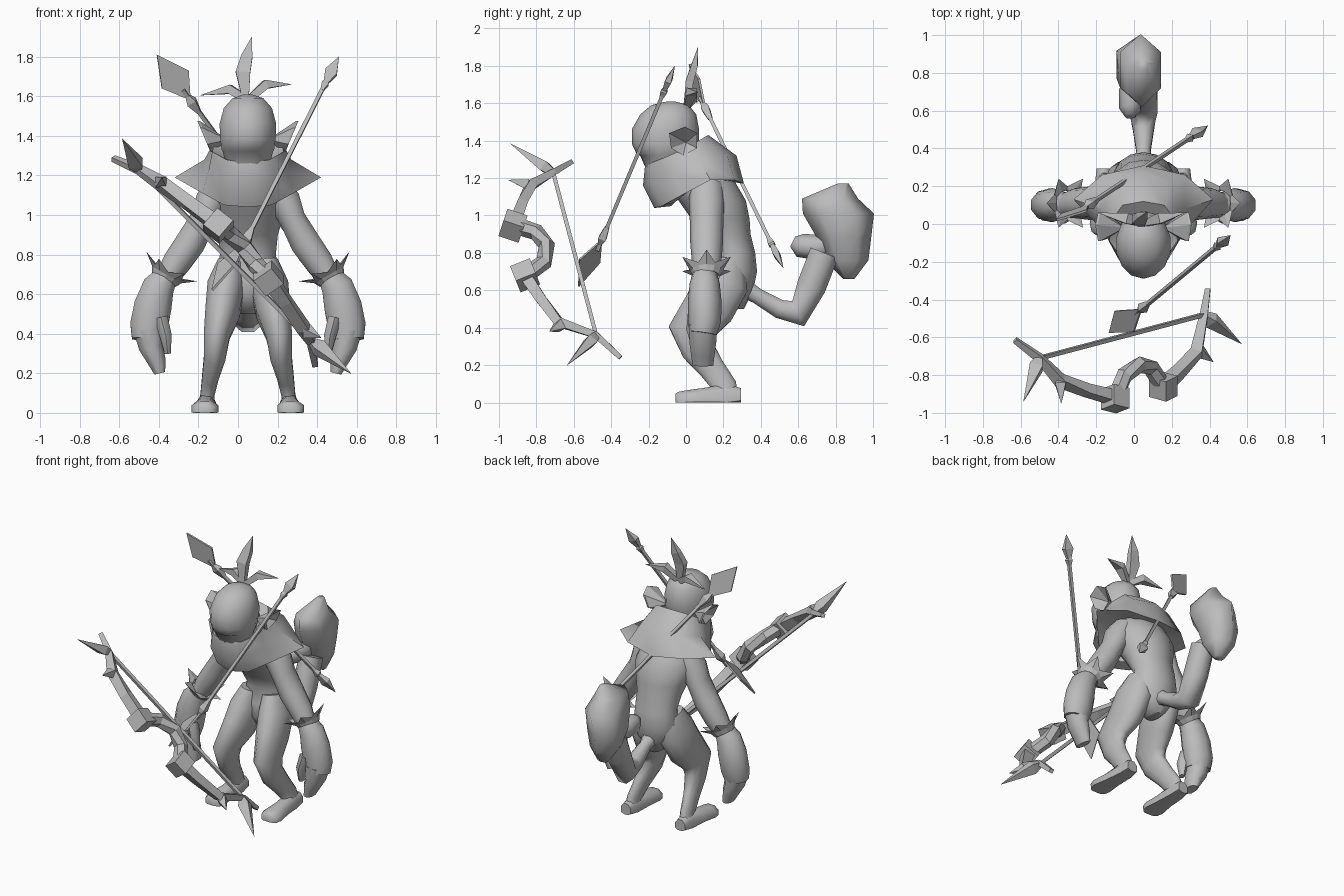
import bpy, bmesh, math
from mathutils import Vector as V

CX = 0.05  # body mirror plane
grey = bpy.data.materials.new("plain_grey")
grey.diffuse_color = (0.5, 0.5, 0.5, 1)


def finish(name, bm, smooth=50):
    bmesh.ops.remove_doubles(bm, verts=bm.verts, dist=0.0005)
    bmesh.ops.recalc_face_normals(bm, faces=bm.faces)
    me = bpy.data.meshes.new(name)
    bm.to_mesh(me)
    bm.free()
    me.materials.append(grey)
    ob = bpy.data.objects.new(name, me)
    bpy.context.collection.objects.link(ob)
    if smooth:
        bpy.ops.object.select_all(action='DESELECT')
        ob.select_set(True)
        bpy.context.view_layer.objects.active = ob
        bpy.ops.object.shade_smooth_by_angle(angle=math.radians(smooth))
    return ob


def skin(bm, loops):
    n = len(loops[0])
    for a, b in zip(loops, loops[1:]):
        for i in range(n):
            j = (i + 1) % n
            bm.faces.new((a[i], a[j], b[j], b[i]))


def tube(name, rings, n=10, flat=False, smooth=60):
    """Loft ellipses (x, y, z, ru, rv) along a path, or as level slices; nothing dips below the ground."""
    bm = bmesh.new()
    pts = [V(r[:3]) for r in rings]
    main = (pts[-1] - pts[0]).normalized()
    ref = V((0, 1, 0)) if abs(main.x) > 0.8 else V((1, 0, 0))
    loops = []
    for i, r in enumerate(rings):
        u, v = V((1, 0, 0)), V((0, 1, 0))
        if not flat:
            a, b = pts[max(i - 1, 0)], pts[min(i + 1, len(pts) - 1)]
            t = (b - a).normalized()
            if 0 < i < len(pts) - 1:
                t = ((pts[i] - a).normalized() + (b - pts[i]).normalized()).normalized()
            u = (ref - t * ref.dot(t)).normalized()
            v = t.cross(u)
        loop = []
        for k in range(n):
            ang = math.pi / n + k * math.tau / n
            p = pts[i] + u * r[3] * math.cos(ang) + v * r[4] * math.sin(ang)
            p.z = max(p.z, 0)
            loop.append(bm.verts.new(p))
        loops.append(loop)
    skin(bm, loops)
    bm.faces.new(loops[0])
    bm.faces.new(loops[-1])
    return finish(name, bm, smooth)


def side(s, rings):
    return [(CX + s * r[0],) + tuple(r[1:]) for r in rings]


def rod(name, a, b, r, n=4):
    return tube(name, [(*a, r, r), (*b, r, r)], n, smooth=0)


def spike(name, a, b, w, h=0.02, f=0.3):
    m = V(a).lerp(V(b), f)
    return tube(name, [(*a, w * .4, h * .6), (*m, w, h), (*b, .001, .001)], 4, smooth=0)


def plate(name, pts, t=0.006):
    bm = bmesh.new()
    p = [V(q) for q in pts]
    nrm = (p[1] - p[0]).cross(p[2] - p[0]).normalized() * t
    loops = [[bm.verts.new(q + nrm * k) for q in p] for k in (-1, 1)]
    skin(bm, loops)
    for l in loops:
        bm.faces.new(l)
    return finish(name, bm, 0)


# Torso and head as level slices; the jaw is set back under the face
tube("torso", [(CX, .25, .50, .04, .06), (CX, .24, .60, .14, .12), (CX, .25, .70, .16, .13),
               (CX, .26, .80, .145, .11), (CX, .215, .90, .155, .13), (CX, .185, .98, .18, .155),
               (CX, .14, 1.08, .21, .18), (CX, .06, 1.2, .19, .19), (CX, -.02, 1.32, .12, .13)], 14, flat=True)
tube("head", [(CX, -.11, 1.24, .11, .10), (CX, -.11, 1.32, .13, .135), (CX, -.11, 1.33, .136, .155),
              (CX, -.11, 1.38, .143, .178), (CX, -.11, 1.46, .147, .18), (CX, -.095, 1.54, .125, .15),
              (CX, -.085, 1.59, .08, .1), (CX, -.08, 1.61, .02, .02)], 14, flat=True)

# Hooded cape with pointed shoulders: half outlines, mirrored
half = [
    [(0, -.12, 1.25), (.07, -.12, 1.26), (.11, -.07, 1.29), (.12, 0, 1.34), (.08, .05, 1.38), (0, .06, 1.39)],
    [(0, -.22, 1.26), (.11, -.19, 1.28), (.18, -.09, 1.32), (.17, .02, 1.37), (.11, .10, 1.42), (0, .12, 1.43)],
    [(0, -.23, 1.16), (.13, -.19, 1.18), (.20, -.06, 1.22), (.22, .08, 1.28), (.15, .22, 1.32), (0, .27, 1.32)],
    [(0, -.17, 1.04), (.12, -.13, 1.05), (.23, -.02, 1.11), (.37, .13, 1.19), (.22, .26, 1.19), (0, .31, 1.17)],
    [(0, -.08, 1.05), (.11, -.06, 1.07), (.17, 0, 1.12), (.20, .12, 1.19), (.15, .2, 1.19), (0, .24, 1.18)],
]
bm = bmesh.new()
loops = []
for h in half:
    full = h + [(-x, y, z) for x, y, z in h[-2:0:-1]]
    loops.append([bm.verts.new((CX + x, y, z)) for x, y, z in full])
skin(bm, loops)
finish("cape", bm, 50)

for s, tag in ((-1, "left"), (1, "right")):
    # Ear: six-sided cup opening outward
    bm = bmesh.new()
    rim = [(-.09, 1.44), (-.005, 1.475), (.06, 1.44), (.06, 1.36), (-.015, 1.32), (-.08, 1.36)]
    cup = [[bm.verts.new((CX + s * (.19 + (z - 1.32) * .42 - .012 * k), y, z)) for y, z in rim] for k in (0, 1)]
    skin(bm, cup)
    for loop, apex in zip(cup, ((.16, 0, 1.39), (.10, -.02, 1.38))):
        tip = bm.verts.new((CX + s * apex[0], apex[1], apex[2]))
        for i in range(6):
            bm.faces.new((loop[i], loop[(i + 1) % 6], tip))
    finish(tag + "_ear", bm, 0)
    tube(tag + "_arm", side(s, [(.13, .11, 1.16, .07, .09), (.185, .11, 1.07, .085, .095), (.225, .11, .98, .07, .09),
                                (.29, .11, .86, .08, .088), (.36, .11, .76, .075, .08), (.41, .1, .68, .06, .065)]))
    tube(tag + "_glove", side(s, [(.40, .1, .71, .055, .06), (.45, .1, .64, .085, .08), (.48, .1, .54, .1, .09),
                                  (.50, .1, .44, .1, .088), (.505, .09, .37, .085, .075)]))
    tube(tag + "_fingers", side(s, [(.50, .09, .42, .085, .08), (.49, .09, .33, .065, .078),
                                    (.46, .09, .26, .05, .068), (.445, .09, .2, .03, .06)]), 8)
    tube(tag + "_thumb", side(s, [(.44, .05, .48, .04, .04), (.415, .04, .39, .035, .038),
                                  (.405, .05, .3, .018, .02)]), 6)
    # Spiked wrist cuff: zigzag band across the arm
    bm = bmesh.new()
    axis = V((s * .5, 0, -.85)).normalized()
    u = V((s * .85, 0, .5)).normalized()
    c = V((CX + s * .40, .11, .715))
    cuff = []
    for r0, r1, d0, d1 in ((.07, .07, .05, .05), (.085, .085, .02, .02), (.15, .09, -.03, .005), (.07, .07, .0, .01)):
        ring = []
        for k in range(12):
            a = k * math.tau / 12
            r, d = (r0, d0) if k % 2 == 0 else (r1, d1)
            ring.append(bm.verts.new(c + axis * d + (u * math.cos(a) + V((0, 1, 0)) * math.sin(a)) * r))
        cuff.append(ring)
    skin(bm, cuff)
    finish(tag + "_cuff", bm, 0)
    # Crouched leg and foot
    tube(tag + "_leg", side(s, [(.085, .22, .76, .07, .10), (.11, .195, .64, .098, .145), (.128, .125, .51, .09, .142),
                                (.158, .035, .385, .068, .133), (.168, .065, .28, .056, .092),
                                (.19, .14, .18, .043, .072), (.205, .205, .09, .036, .068), (.21, .21, .03, .045, .07)]), 12)
    tube(tag + "_foot", side(s, [(.21, .295, .03, .04, .05), (.21, .22, .03, .05, .075), (.213, .1, .025, .058, .058),
                                 (.217, 0, .02, .073, .048), (.217, -.04, .015, .062, .045), (.217, -.057, .015, .04, .035)]), 8)

# Bent tail with a heavy, leaning bulb
tube("tail", [(CX, .28, .63, .07, .06), (CX, .38, .57, .04, .045), (CX, .50, .50, .06, .055),
              (CX, .60, .475, .08, .08), (CX, .67, .62, .08, .085), (CX, .74, .80, .075, .085)], 8)
tube("tail_bulb", [(.03, .87, .66, .04, .03), (.02, .86, .76, .095, .115), (.015, .845, .88, .125, .145),
                   (.035, .815, 1.01, .125, .19), (.04, .77, 1.09, .09, .15), (.05, .84, 1.17, .025, .03)],
     6, flat=True, smooth=75)
tube("tail_nub", [(-.02, .57, .86, .03, .03), (-.02, .61, .84, .06, .065), (-.01, .70, .83, .07, .07),
                  (0, .78, .84, .05, .05)], 7)

# Head plumes
tube("plume_top", [(.04, 0, 1.57, .02, .02), (.025, .02, 1.72, .052, .03), (.045, .045, 1.80, .04, .025),
                   (.07, .064, 1.90, .001, .001)], 4, smooth=0)
tube("plume_left", [(.05, .0, 1.58, .02, .025), (-.04, .03, 1.635, .04, .032), (-.19, .06, 1.605, .001, .001)], 4, smooth=0)
tube("plume_right", [(.05, .0, 1.58, .02, .025), (.14, .03, 1.66, .04, .032), (.27, .06, 1.66, .001, .001)], 4, smooth=0)

# Two arrows: shaft, diamond head, vane plate
for tag, tip, vane in (
        ("back", (.39, .52, .72), [(-.41, .02, 1.81), (-.25, .07, 1.73), (-.24, .10, 1.58), (-.385, .05, 1.64)]),
        ("front", (.51, -.06, 1.80), [(-.13, -.575, .62), (0, -.57, .765), (.04, -.45, .87), (-.1, -.46, .75)])):
    a, b = V(vane[2]), V(tip)
    neck = b.lerp(a, .14)
    rod(tag + "_arrow_shaft", a.lerp(b, -.06), neck, .014)
    spike(tag + "_arrow_head", neck, b, .045, .025, .4)
    spike(tag + "_arrow_collar", neck.lerp(a, .05), neck.lerp(b, .2), .025, .025, .5)
    spike(tag + "_arrow_nock", a.lerp(b, .07), a.lerp(b, -.05), .035, .03, .5)
    plate(tag + "_arrow_vane", vane)

# Bow: limbs, recurved grip, blocks, barbs and string
top, low = (-.50, -.71, 1.23), (.37, -.48, .36)
tube("bow_upper_limb", [(-.63, -.615, 1.285, .02, .018), (*top, .03, .025), (-.39, -.83, 1.16, .045, .035),
                        (-.25, -.88, 1.06, .045, .038), (-.10, -.92, .95, .05, .045)], 4, smooth=0)
tube("bow_grip", [(-.10, -.92, .95, .045, .045), (-.05, -.80, .91, .045, .045), (.03, -.745, .84, .045, .045),
                  (.09, -.76, .75, .045, .045), (.155, -.86, .68, .045, .045)], 6, smooth=0)
tube("bow_lower_limb", [(.155, -.86, .68, .055, .045), (.24, -.78, .56, .045, .04), (.33, -.68, .43, .045, .035),
                        (*low, .03, .025), (.39, -.35, .24, .02, .018)], 4, smooth=0)
for tag, c, d in (("upper", (-.10, -.925, .945), (.78, -.2, -.6)), ("lower", (.155, -.86, .68), (.6, .3, -.75))):
    d = V(d).normalized() * .052
    rod("bow_block_" + tag, V(c) - d, V(c) + d, .08)
for tag, a, b, w in (("upper_tip", top, (-.585, -.94, 1.385), .05), ("upper_mid", (-.39, -.82, 1.16), (-.385, -.95, 1.19), .04),
                     ("lower_mid", (.33, -.66, .42), (.42, -.73, .38), .04), ("lower_tip", low, (.57, -.635, .20), .05)):
    spike("bow_barb_" + tag, a, b, w, .04, .2)
rod("bow_string", top, low, .015)
